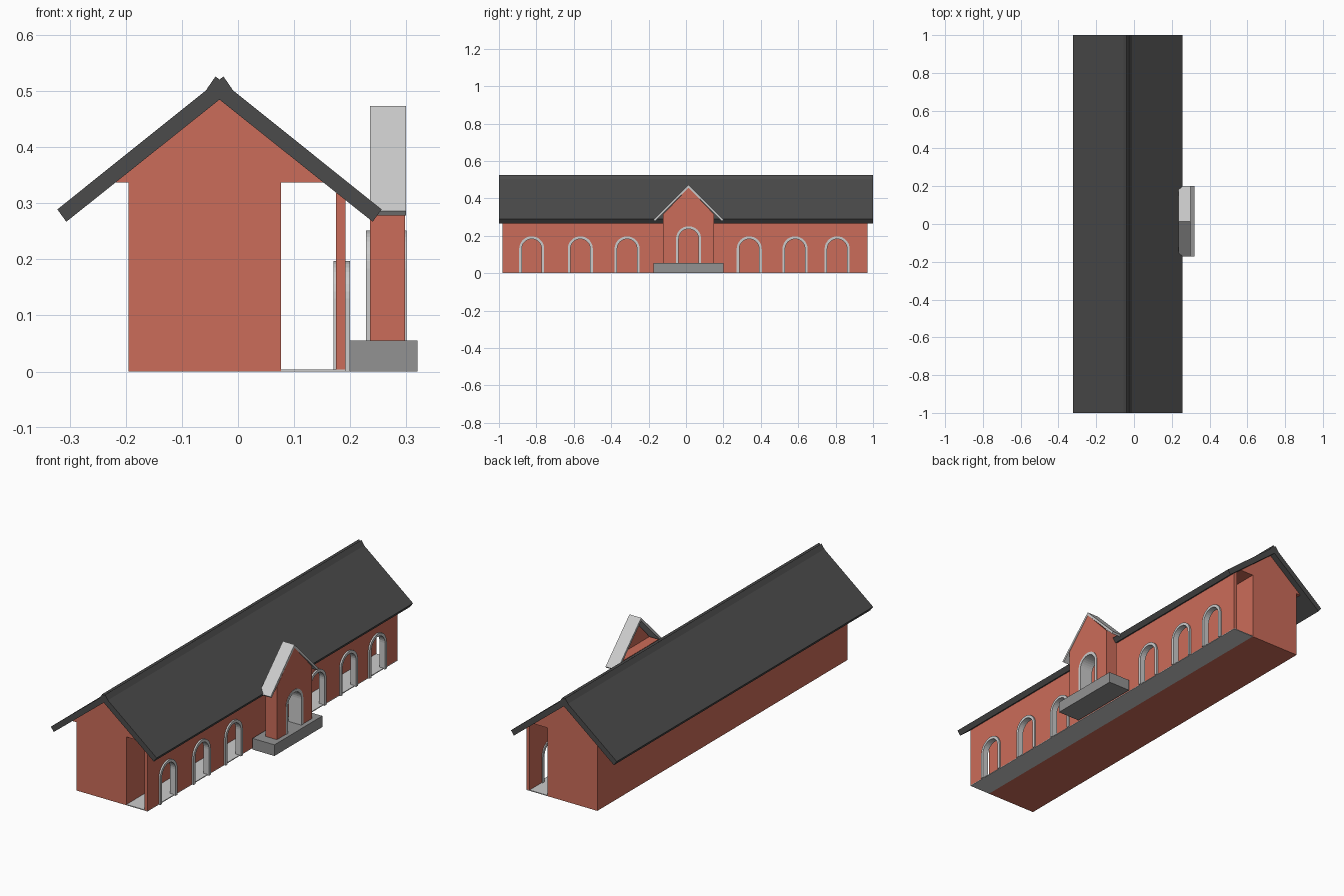
import bpy, bmesh, math
from mathutils import Vector

if "Cube" in bpy.data.objects:
    bpy.data.objects.remove(bpy.data.objects["Cube"])


def material(name, rgb):
    m = bpy.data.materials.new(name)
    m.diffuse_color = (*rgb, 1)
    m.use_nodes = True
    m.node_tree.nodes["Principled BSDF"].inputs["Base Color"].default_value = m.diffuse_color
    return m


BRICK = material("brick", (0.60, 0.15, 0.10))
SLATE = material("slate", (0.07, 0.07, 0.07))
STONE = material("stone", (0.29, 0.29, 0.29))
Y0, Y1 = -0.98, 0.97


def prism(name, profile, axis, lo, hi, mat=None):
    """Extrude a profile: (y, z) points along x, or (x, z) points along y."""
    def place(p, d):
        return (d, p[0], p[1]) if axis == "x" else (p[0], d, p[1])
    bm = bmesh.new()
    face = bm.faces.new([bm.verts.new(place(p, lo)) for p in profile])
    ext = bmesh.ops.extrude_face_region(bm, geom=[face])
    step = Vector(place((0, 0), hi - lo))
    bmesh.ops.translate(bm, vec=step, verts=[v for v in ext["geom"] if isinstance(v, bmesh.types.BMVert)])
    bmesh.ops.recalc_face_normals(bm, faces=bm.faces)
    mesh = bpy.data.meshes.new(name)
    bm.to_mesh(mesh)
    bm.free()
    ob = bpy.data.objects.new(name, mesh)
    bpy.context.collection.objects.link(ob)
    if mat:
        mesh.materials.append(mat)
    return ob


def rect(a0, a1, z0, z1):
    return [(a0, z0), (a1, z0), (a1, z1), (a0, z1)]


def arch(cy, r, base, spring, n=16):
    """Open arch outline from the left foot over the top to the right foot."""
    curve = [(cy - r * math.cos(math.pi * i / n), spring + r * math.sin(math.pi * i / n))
             for i in range(n + 1)]
    return [(cy - r, base)] + curve + [(cy + r, base)]


def arch_trim(name, cy, base, spring, x0, x1):
    outline = arch(cy, 0.067, base, spring) + arch(cy, 0.053, base, spring)[::-1]
    return prism(name, outline, "x", x0, x1)


def arcade(name, y0, y1, base, top, openings, spring, x0, x1):
    outline = [(y0, base)]
    for cy in openings:
        outline += arch(cy, 0.06, base, spring)
    outline += [(y1, base), (y1, top), (y0, top)]
    return prism(name, outline, "x", x0, x1, BRICK)


# Main hall and the gable block above it
prism("hall", rect(-0.195, 0.077, 0, 0.337), "y", Y0, Y1, BRICK)
prism("gable", [(-0.22, 0.337), (0.154, 0.337), (-0.033, 0.485)], "y", Y0, Y1, BRICK)

# Two roof slabs crossing at the ridge
slab = [(0.256, 0.289), (0.240, 0.267), (-0.056, 0.503), (-0.040, 0.526)]
prism("roof_right", slab, "y", -1, 1, SLATE)
prism("roof_left", [(-0.066 - x, z) for x, z in slab], "y", -1, 1, SLATE)

# Covered walk: floor, arcade wall and arch trims
prism("walk_floor", rect(0.077, 0.192, 0, 0.004), "y", Y0, Y1)
bays = [-0.825, -0.565, -0.315, 0.338, 0.583, 0.808]
arcade("arcade_wall", Y0, Y1, 0.003, 0.318, bays, 0.13, 0.175, 0.192)
for i, cy in enumerate(bays):
    arch_trim(f"arch_trim_{i + 1}", cy, 0, 0.13, 0.17, 0.20)

# Entrance porch: step, wall with doorway, gable panel, trim
C = 0.014
prism("porch_step", rect(C - 0.187, C + 0.187, 0, 0.055), "x", 0.20, 0.32, STONE)
arcade("porch_wall", C - 0.136, C + 0.136, 0.055, 0.315, [C], 0.185, 0.235, 0.298)
prism("porch_gable", [(C - 0.136, 0.315), (C + 0.136, 0.315), (C, 0.458)], "x", 0.285, 0.298, BRICK)
arch_trim("door_trim", C, 0.055, 0.184, 0.228, 0.30)

# Thin porch roof, one slab per side
for side, s in (("left", -1), ("right", 1)):
    prism(f"porch_roof_{side}",
          [(C, 0.473), (C + s * 0.187, 0.286), (C + s * 0.179, 0.278), (C, 0.457)],
          "x", 0.235, 0.299)
